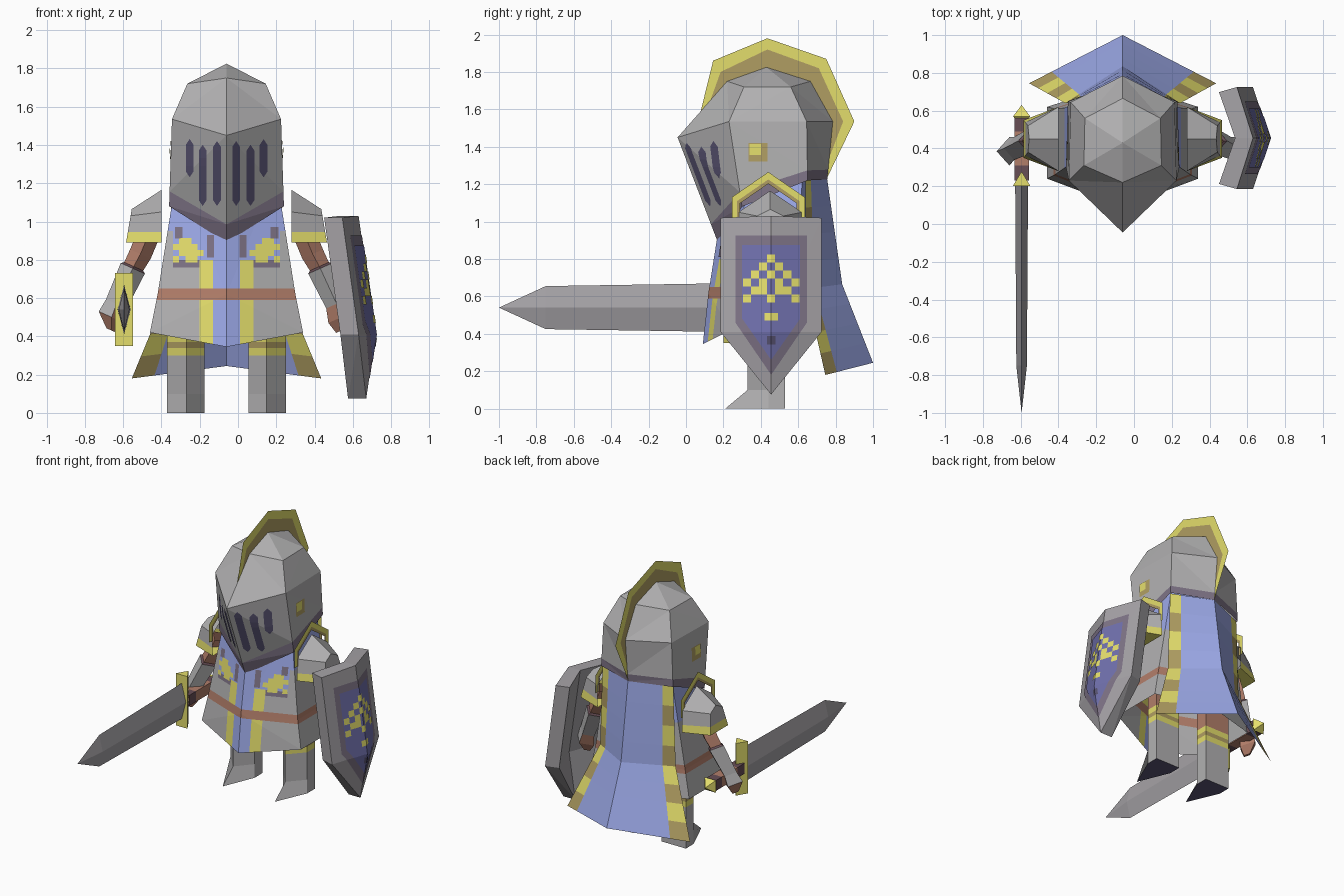
import bpy, bmesh
from mathutils import Vector
from mathutils.bvhtree import BVHTree

if "Cube" in bpy.data.objects:
    bpy.data.objects.remove(bpy.data.objects["Cube"])

CX = -0.06  # the figure's own centre line
PALETTE = {"grey": (178, 177, 178), "steel": (165, 162, 166), "blue": (157, 170, 233),
           "dusk_blue": (112, 112, 172), "yellow": (228, 222, 108), "tan": (176, 158, 98),
           "brown": (178, 126, 106), "dark_brown": (104, 78, 86), "navy": (88, 83, 114),
           "purple": (126, 115, 134)}
INDEX = {n: i for i, n in enumerate(PALETTE)}
MATS = []
for n, rgb in PALETTE.items():
    m = bpy.data.materials.new(n)
    m.diffuse_color = [((c / 255 + .055) / 1.055) ** 2.4 for c in rgb] + [1]
    m.use_nodes = True
    m.node_tree.nodes["Principled BSDF"].inputs["Base Color"].default_value = m.diffuse_color
    MATS.append(m)


def finish(bm, name):
    me = bpy.data.meshes.new(name)
    bm.to_mesh(me)
    bm.free()
    for m in MATS:
        me.materials.append(m)
    ob = bpy.data.objects.new(name, me)
    ob.location.x = CX
    bpy.context.collection.objects.link(ob)
    return ob


def loft(name, rings, colour, closed=True, caps=(), tri=False):
    """Skin rings of points; colour is a name or a rule of (band, column)."""
    bm = bmesh.new()
    vs = [[bm.verts.new(p) for p in r] for r in rings]
    n = len(rings[0])
    for b in range(len(rings) - 1):
        for c in range(n if closed else n - 1):
            d = (c + 1) % n
            f = bm.faces.new((vs[b][c], vs[b][d], vs[b + 1][d], vs[b + 1][c]))
            f.material_index = INDEX[colour if isinstance(colour, str) else colour(b, c)]
    for end, col in caps:
        bm.faces.new(vs[end]).material_index = INDEX[col]
    bmesh.ops.remove_doubles(bm, verts=bm.verts, dist=1e-5)
    bmesh.ops.recalc_face_normals(bm, faces=bm.faces)
    if tri:
        bmesh.ops.triangulate(bm, faces=bm.faces)
    return finish(bm, name)


def bisect(bm, axis, value):
    no = Vector([float(i == axis) for i in range(3)])
    bmesh.ops.bisect_plane(bm, geom=bm.verts[:] + bm.edges[:] + bm.faces[:], plane_co=no * value, plane_no=no)


def paint(ob, cuts, rule):
    """Cut a part along planes, then colour its faces by a rule."""
    bm = bmesh.new()
    bm.from_mesh(ob.data)
    for axis, value in cuts:
        bisect(bm, axis, value)
    for f in bm.faces:
        f.material_index = INDEX[rule(f.calc_center_median(), f.normal)]
    bm.to_mesh(ob.data)
    bm.free()


def decal(name, target, side, shapes, lift=.005, cuts=()):
    """Lay flat outlines (u, z) on the front, right or left of a part."""
    me = target.data
    tree = BVHTree.FromPolygons([v.co for v in me.vertices], [p.vertices[:] for p in me.polygons])
    d = Vector({"front": (0, 1, 0), "right": (-1, 0, 0), "left": (1, 0, 0)}[side])
    bm = bmesh.new()
    for pts, col in shapes:
        vs = [bm.verts.new((u, 0, z) if side == "front" else (0, u, z)) for u, z in pts]
        bm.faces.new(vs).material_index = INDEX[col]
    for axis, value in cuts:
        bisect(bm, axis, value)
    for v in bm.verts:
        # a tiny nudge keeps rays off the exact edges
        hit = tree.ray_cast(v.co - d * 3 + Vector((.0004, .0004, .0007)), d)[0]
        if hit:
            v.co = hit - d * lift
    return finish(bm, name)


def box(u, z, w, h):
    return [(u - w, z - h), (u + w, z - h), (u + w, z + h), (u - w, z + h)]


def pixels(rows, u, z, s, flip=1):
    return [(box(u + flip * (c - (len(r) - 1) / 2) * s, z - (i - (len(rows) - 1) / 2) * s, s / 2, s / 2), "yellow")
            for i, r in enumerate(rows) for c, ch in enumerate(r) if ch == "#"]


def hexa(f, a, b, r):
    """Mirrored six-point ring: front point, two side points, back point."""
    m = lambda p: (-p[0], p[1], p[2])
    return [(0, *f), a, b, (0, *r), m(b), m(a)]


def mix(r1, r2, t):
    return [tuple(Vector(p).lerp(Vector(q), t)) for p, q in zip(r1, r2)]


# helmet with dark rim
brow = hexa((-.045, 1.45), (.285, .23, 1.535), (.275, .645, 1.535), (.785, 1.535))
rim = hexa((.17, .89), (.30, .30, 1.08), (.29, .65, 1.22), (.755, 1.225))
helmet = loft("helmet", [[(0, .43, 1.825)] * 6,
                         hexa((.22, 1.75), (.205, .31, 1.72), (.20, .56, 1.72), (.665, 1.75)),
                         brow, mix(brow, rim, .83), rim],
              lambda b, c: "purple" if b == 3 else "grey", tri=True)

# visor slits and side studs
slits = []
for s in (-1, 1):
    for u, lo, hi in ((.05, 1.08, 1.42), (.125, 1.08, 1.40), (.193, 1.23, 1.43)):
        u, w = u * s, .02
        slits.append(([(u - w, lo + .03), (u, lo), (u + w, lo + .03), (u + w, hi - .03), (u, hi), (u - w, hi - .03)], "navy"))
decal("visor_slits", helmet, "front", slits, cuts=[(2, 1.05 + .04 * i) for i in range(10)])
for side in ("left", "right"):
    decal("stud_" + side, helmet, side, [(box(.385, 1.37, .05, .05), "tan")])
    decal("stud_shine_" + side, helmet, side, [(box(.37, 1.385, .03, .03), "yellow")], .008)

# crest: a flat fin
fin = [(.065, 1.535), (.145, 1.86), (.435, 1.98), (.75, 1.87), (.90, 1.535), (.755, 1.235)]
fin2 = [(.09, 1.535), (.185, 1.80), (.435, 1.92), (.71, 1.82), (.84, 1.535), (.75, 1.30)]
fin3 = [(.2, 1.535), (.25, 1.70), (.43, 1.78), (.63, 1.70), (.75, 1.535), (.72, 1.33)]
loft("crest", [[(0, y, z) for y, z in f] for f in (fin, fin2, fin3)],
     lambda b, c: ("yellow", "tan")[b], closed=False)

# tunic
tunic = loft("tunic", [hexa((.22, 1.25), (.26, .33, 1.25), (.26, .62, 1.25), (.72, 1.25)),
                       hexa((.12, .62), (.36, .26, .62), (.36, .61, .62), (.73, .62)),
                       hexa((.09, .345), (.40, .24, .42), (.40, .62, .42), (.75, .40))], "grey", tri=True)


def tunic_rule(c, n):
    x, front = abs(c.x), n.y < -.3
    if .59 < c.z < .65:
        return "brown"
    if c.z > .95 or (front and c.z > .80 and x < .28):
        return "blue"
    if front and x < .14:
        return "blue" if x < .07 else "yellow"
    return "purple" if front and c.z > .76 and x < .28 else "grey"


paint(tunic, [(0, s * v) for s in (-1, 1) for v in (.07, .14, .28)] +
      [(2, v) for v in (.59, .65, .76, .80, .95)], tunic_rule)
for s, side in ((-1, "right"), (1, "left")):
    decal("chest_emblem_" + side, tunic, "front",
          pixels((".##..", "####.", ".####", "#.##."), s * .2, .85, .032, -s) +
          [(box(s * .085, .87, .018, .06), "purple"), (box(s * .25, .94, .02, .03), "purple")])

# cape: three folds with striped borders
def cape_row(e, c):
    e, c = Vector(e), Vector((0, *c))
    half = [e, e.lerp(c, .24), c]
    return half + [Vector((-p.x, p.y, p.z)) for p in half[1::-1]]


r0 = cape_row((.285, .64, 1.22), (.755, 1.225))
r1 = cape_row((.305, .64, .64), (.835, .665))
r2 = cape_row((.495, .745, .18), (1.0, .245))
rows = [mix(r0, r1, t / 4) for t in range(4)] + [mix(r1, r2, t / 4) for t in range(5)]
loft("cape", rows, lambda b, c: "blue" if c in (1, 2) else ("yellow", "tan")[b % 2], closed=False)

for s, side in ((-1, "right"), (1, "left")):
    # shoulder armour with yellow hem and upright rim
    inner = [(.28, .89), (.28, 1.05), (.45, 1.165), (.62, 1.05), (.62, .89)]
    outer = [(.35, .89), (.38, 1.03), (.45, 1.065), (.52, 1.03), (.55, .89)]
    pad = loft("shoulder_" + side, [[(s * .34, y, z) for y, z in inner],
                                    [(s * (.525 - (z - .89) * .17), y, z) for y, z in outer]],
               "grey", caps=[(-1, "grey")])
    paint(pad, [(2, .945)], lambda c, n: "yellow" if c.z < .945 else "grey")
    edge = [(.245, 1.0), (.245, 1.13), (.44, 1.265), (.635, 1.13), (.635, 1.0)]
    loft("shoulder_rim_" + side,
         [[(s * .345, .44 + (y - .44) * k, .98 + (z - .98) * k) for y, z in edge] for k in (1, .86, .78)],
         lambda b, c: ("yellow", "tan")[b], closed=False)

    # arm, gauntlet and hand
    path = [(.40, .45, .95, .06), (.45, .45, .83, .06), (.485, .44, .765, .055), (.49, .44, .755, .07),
            (.575, .40, .57, .06), (.60, .385, .50, .075), (.60, .375, .43, .03)]
    tones = ("brown", "brown", "dark_brown", "grey", "brown", "brown")
    loft("arm_" + side, [[(s * (x + r * .9), y, z + r * .4), (s * x, y + r, z), (s * (x - r * .9), y, z - r * .4),
                          (s * x, y - r, z)] for x, y, z, r in path],
         lambda b, c: "grey" if b == 4 and c in (0, 3) else tones[b], caps=[(-1, "brown")])

    # leg with pointed foot and banded top
    legs = [(0, .21), (.1, .33), (.30, .33), (.34, .33), (.37, .33), (.41, .33), (.56, .34)]
    shades = ("grey", "grey", "yellow", "tan", "yellow", "brown")
    loft("leg_" + side, [[(s * .21, y, z), (s * .31, .44, z), (s * .31, .53, z), (s * .115, .53, z), (s * .115, .44, z)]
                         for z, y in legs], lambda b, c: shades[b], caps=[(0, "navy")])


# sword along y
def rhomb(y, w, h):
    return [(-.535 + w, y, .54), (-.535, y, .54 + h), (-.535 - w, y, .54), (-.535, y, .54 - h)]


def rect(y, w, h):
    return [(-.535 + a * w, y, .54 + b * h) for a, b in ((1, 1), (-1, 1), (-1, -1), (1, -1))]


loft("sword_blade", [rhomb(.21, .034, .13), rhomb(-.75, .028, .115), rhomb(-1, 0, 0)], "steel")
loft("sword_guard", [rect(.20, .047, .19), rect(.275, .002, .19)], "yellow", caps=[(0, "yellow"), (-1, "yellow")])
hilt = ("dark_brown", "brown", "dark_brown", "yellow", "yellow")
loft("sword_grip", [rect(.23, .038, .038), rect(.31, .038, .038), rect(.49, .038, .038), rect(.56, .038, .038),
                    rect(.57, .045, .045), rect(.63, 0, 0)], lambda b, c: hilt[b])

# shield: bent slab carried on the left arm
SY = .455
front = [(.605, -.27, 1.02), (.69, 0, 1.03), (.605, .27, 1.02), (.69, .27, .41), (.73, 0, .075), (.69, -.27, .41)]
place = lambda ps, dx, k: [(x + dx, SY + y * k, z) for x, y, z in ps]
shield = loft("shield", [[(.685, SY, .41)] * 6, place(front, -.095, .9), place(front, 0, 1), [(.78, SY, .41)] * 6],
              "steel", tri=True)
ridge = [(1, SY), (2, .41)]
crest_shape = lambda w, top, low, tip: [(SY - w, top), (SY + w, top), (SY + w, low), (SY, tip), (SY - w, low)]
decal("shield_border", shield, "right", [(crest_shape(.192, .925, .46, .18), "purple")], .003, ridge)
decal("shield_field", shield, "right", [(crest_shape(.155, .875, .48, .26), "dusk_blue")], .006, ridge)
emblem = pixels(("...#...", "..#.#..", ".#.#.#.", "#.#.#.#", ".##.##.", "#..#..#"), SY, .695, .043)
emblem += [(box(SY, .49, .036, .02), "yellow"), (box(SY, .365, .022, .022), "navy")]
decal("shield_emblem", shield, "right", emblem, .009, ridge)
